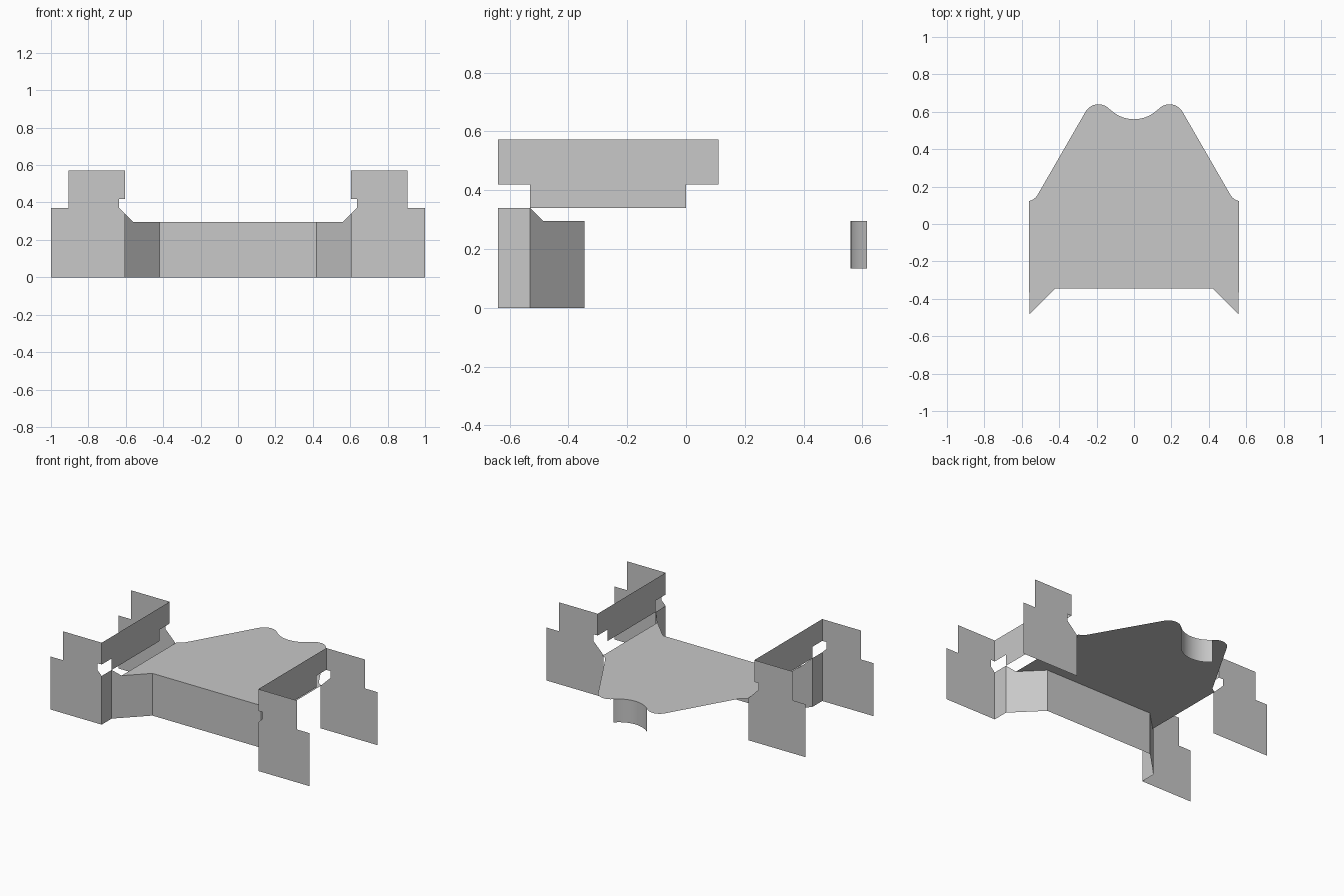
import bpy
import bmesh
from math import cos, sin, radians

cube = bpy.data.objects.get("Cube")
if cube:
    bpy.data.objects.remove(cube, do_unlink=True)

# Single bare-metal colour
metal = bpy.data.materials.new("grey metal")
metal.use_nodes = True
GREY = (0.58, 0.58, 0.58, 1)
metal.diffuse_color = GREY
metal.node_tree.nodes["Principled BSDF"].inputs["Base Color"].default_value = GREY


def sheet(name, faces, smooth=False):
    """Thin sheet made of one or more polygons."""
    bm = bmesh.new()
    for pts in faces:
        bm.faces.new([bm.verts.new(p) for p in pts])
    bmesh.ops.remove_doubles(bm, verts=bm.verts, dist=0.0005)
    for f in bm.faces:
        f.smooth = smooth
    mesh = bpy.data.meshes.new(name)
    bm.to_mesh(mesh)
    bm.free()
    mesh.materials.append(metal)
    obj = bpy.data.objects.new(name, mesh)
    bpy.context.collection.objects.link(obj)
    return obj


def arc(cx, cy, r, start, end, n):
    angles = [radians(start + (end - start) * i / n) for i in range(n + 1)]
    return [(cx + r * cos(a), cy + r * sin(a)) for a in angles]


INNER, WALL = 0.56, 0.605        # plate edge and side wall
FRONT, BACK = -0.64, 0.11        # flange planes
DECK, LOW, NOTCH, TOP = 0.295, 0.34, 0.42, 0.572
BEND_X, BEND_Y = 0.42, -0.345    # where the front wall bends
CORNER_Y = BEND_Y - (WALL - BEND_X)

# Deck plate: half outline from the front centre to the rear scallop
fillet = arc(0.576, 0.191, 0.07, 257, 210, 8)
hump = arc(0.19, 0.56, 0.08, 30, 136, 16)
scallop = arc(0, 0.74, 0.18, 316, 224, 24)
half = [(BEND_X, BEND_Y), (INNER, BEND_Y - (INNER - BEND_X))] + fillet + hump
outline = half + scallop[1:-1] + [(-x, y) for x, y in reversed(half)]
sheet("deck_plate", [[(x, y, DECK) for x, y in outline]])

# Curved lip hanging from the scallop
lip = [[(a[0], a[1], 0.133), (b[0], b[1], 0.133), (b[0], b[1], DECK), (a[0], a[1], DECK)]
       for a, b in zip(scallop, scallop[1:])]
sheet("rear_lip", lip, smooth=True)

# Centre of the front wall
sheet("front_wall", [[(-BEND_X, BEND_Y, 0), (BEND_X, BEND_Y, 0),
                      (BEND_X, BEND_Y, DECK), (-BEND_X, BEND_Y, DECK)]])

# Shared flange profile in x and z, from the outer bottom up and around to the relief notch
flange = [(1, 0), (1, 0.37), (0.905, 0.37), (0.905, TOP), (WALL, TOP),
          (WALL, NOTCH), (0.637, NOTCH), (0.637, 0.372)]

for side, s in (("left", 1), ("right", -1)):
    def mirrored(name, *faces):
        sheet(side + "_" + name,
              [[(s * x, y, z) for x, y, z in pts][::s] for pts in faces])

    # Angled and straight parts of the front corner
    mirrored("corner_wall",
             [(BEND_X, BEND_Y, 0), (WALL, CORNER_Y, 0), (WALL, CORNER_Y, LOW),
              (INNER, CORNER_Y + WALL - INNER, DECK), (BEND_X, BEND_Y, DECK)],
             [(WALL, CORNER_Y, 0), (WALL, FRONT, 0),
              (WALL, FRONT, LOW), (WALL, CORNER_Y, LOW)])

    # Raised side wall with its lower tab
    mirrored("side_wall",
             [(WALL, y, z) for y, z in (
                 (FRONT, TOP), (FRONT, NOTCH), (CORNER_Y, NOTCH), (CORNER_Y, LOW),
                 (0, LOW), (0, NOTCH), (BACK, NOTCH), (BACK, TOP))])

    # Outward flanges
    mirrored("front_flange",
             [(x, FRONT, z) for x, z in flange + [(WALL, LOW), (WALL, 0)]])
    mirrored("rear_flange",
             [(x, BACK, z) for x, z in flange + [(INNER, DECK), (INNER, 0)]][::-1])
